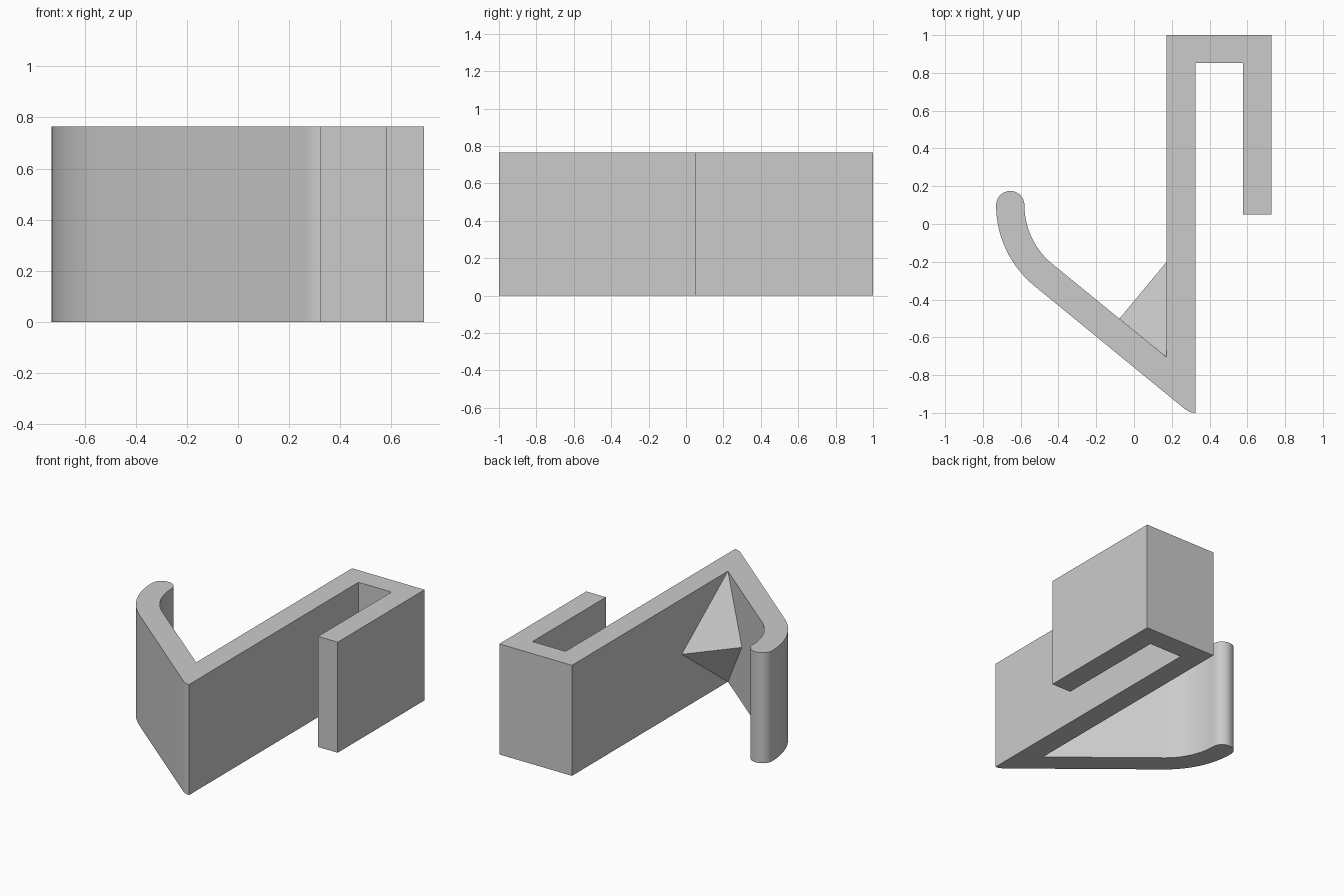
import bpy, bmesh
from math import atan, sin, cos, pi, radians
from mathutils import Vector

if "Cube" in bpy.data.objects:
    bpy.data.objects.remove(bpy.data.objects["Cube"])

H = 0.765          # extrusion height
T = 0.15           # bar thickness
grey = bpy.data.materials.new("plain_grey")
grey.diffuse_color = (0.6, 0.6, 0.6, 1)
grey.use_nodes = True
grey.node_tree.nodes["Principled BSDF"].inputs["Base Color"].default_value = grey.diffuse_color


def make_object(name, bm):
    bmesh.ops.recalc_face_normals(bm, faces=bm.faces[:])
    mesh = bpy.data.meshes.new(name)
    bm.to_mesh(mesh)
    bm.free()
    mesh.materials.append(grey)
    ob = bpy.data.objects.new(name, mesh)
    bpy.context.collection.objects.link(ob)
    return ob


def arc(cx, cy, r, a0, a1, n):
    return [(cx + r * cos(a0 + (a1 - a0) * i / n),
             cy + r * sin(a0 + (a1 - a0) * i / n)) for i in range(n + 1)]


# Sloping arm: find the bend that is tangent to the arm's inner edge
slope = atan(0.815)
normal = Vector((sin(slope), cos(slope)))
corner = Vector((0.173, -0.705))
end_x, end_y = -0.58, 0.10
R = (normal.dot(Vector((end_x, end_y)) - corner)) / (1 - normal.x)
cx = end_x + R
a_end = 1.5 * pi - slope          # bend angle where the straight arm begins

# Hook outline: rear clip, wall, inner arm, rounded lip, outer arm, nose
outline = [(0.325, -1), (0.325, 0.853), (0.578, 0.853), (0.578, 0.05),
           (0.728, 0.05), (0.728, 1), (0.173, 1), tuple(corner)]
outline += arc(cx, end_y, R, a_end, pi, 16)
outline += arc(end_x - T / 2, end_y, T / 2, 0, pi, 16)[1:]
outline += arc(cx, end_y, R + T, pi, a_end, 16)[1:]
outline += [(0.26, -0.972), (0.284, -0.989), (0.304, -0.998)]

bm = bmesh.new()
base = bm.faces.new([bm.verts.new((x, y, 0)) for x, y in outline])
ext = bmesh.ops.extrude_face_region(bm, geom=[base], use_keep_orig=True)
top = [v for v in ext["geom"] if isinstance(v, bmesh.types.BMVert)]
bmesh.ops.translate(bm, verts=top, vec=(0, 0, H))
hook = make_object("hook_body", bm)
bpy.context.view_layer.objects.active = hook
hook.select_set(True)
bpy.ops.object.shade_smooth_by_angle(angle=radians(30))
hook.select_set(False)

# Faceted gusset bracing the inner corner, widest at mid height
bm = bmesh.new()
hi, lo, on_wall, on_arm = [bm.verts.new(p) for p in (
    (corner.x, corner.y, H), (corner.x, corner.y, 0),
    (corner.x, -0.20, H / 2), (-0.077, -0.501, H / 2))]
for tri in ((hi, on_wall, on_arm), (lo, on_arm, on_wall),
            (hi, lo, on_wall), (hi, on_arm, lo)):
    bm.faces.new(tri)
make_object("corner_gusset", bm)
